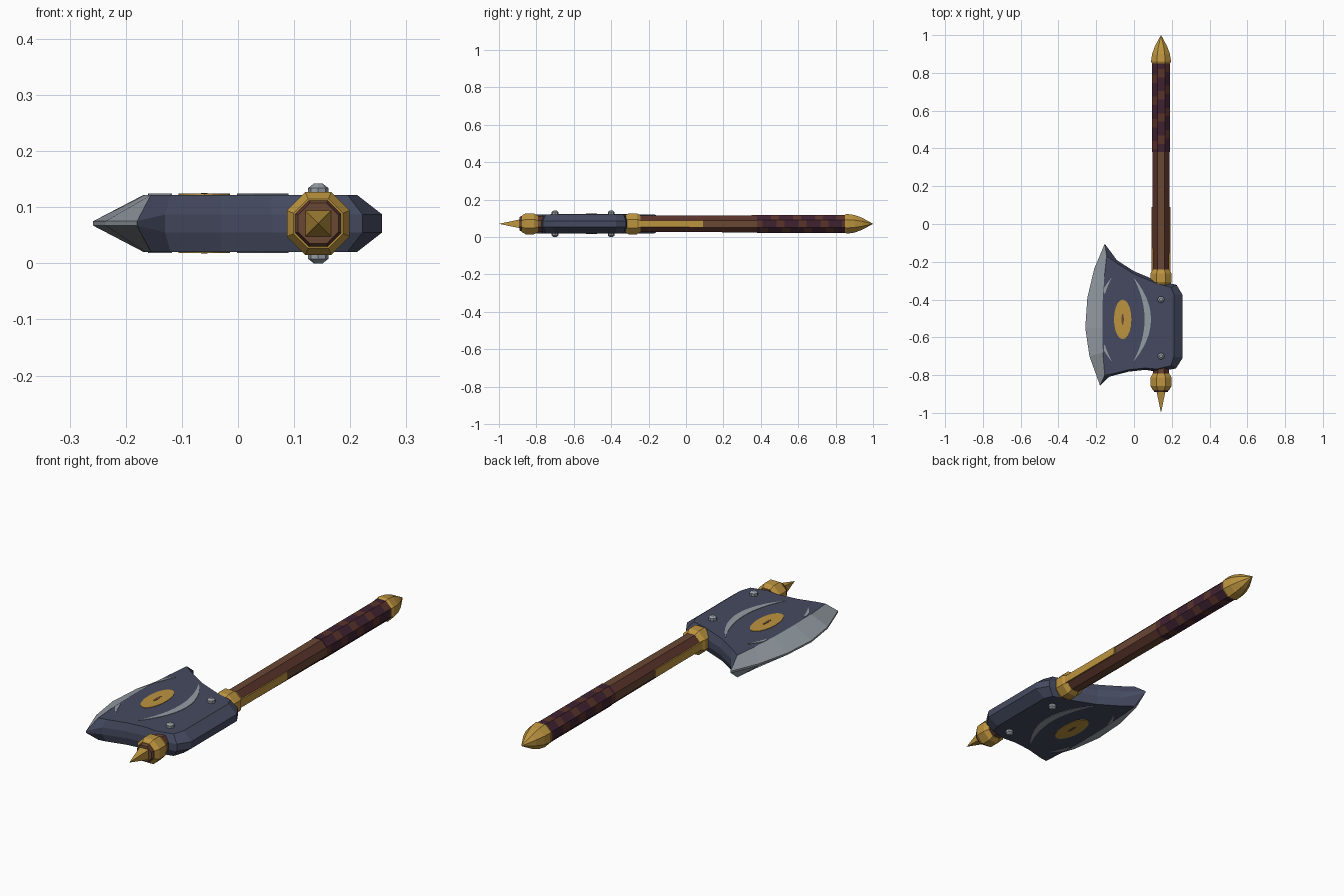
import bpy, bmesh, math
from mathutils import Vector

cube = bpy.data.objects.get("Cube")
if cube:
    bpy.data.objects.remove(cube, do_unlink=True)


def material(name, hex_code):
    rgb = [int(hex_code[i:i + 2], 16) / 255 for i in (0, 2, 4)]
    col = [c / 12.92 if c < 0.04 else ((c + 0.055) / 1.055) ** 2.4 for c in rgb] + [1]
    m = bpy.data.materials.new(name)
    m.use_nodes = True
    m.diffuse_color = col
    bsdf = m.node_tree.nodes["Principled BSDF"]
    bsdf.inputs["Base Color"].default_value = col
    bsdf.inputs["Roughness"].default_value = 0.7
    return m


IRON = material("dark_iron", "454A60")
STEEL = material("pale_steel", "959DA4")
GOLD = material("gold", "BC943F")
WOOD = material("brown_wood", "6A4835")
RED_WOOD = material("reddish_wood", "5A332B")
LEATHER = material("purple_leather", "3F2231")

CX, CZ = 0.143, 0.071      # handle axis
HALF = 0.051               # half thickness of the head


def finish(name, bm, *mats):
    bmesh.ops.remove_doubles(bm, verts=bm.verts, dist=0.0003)
    bmesh.ops.recalc_face_normals(bm, faces=bm.faces)
    me = bpy.data.meshes.new(name)
    bm.to_mesh(me)
    bm.free()
    for m in mats:
        me.materials.append(m)
    ob = bpy.data.objects.new(name, me)
    bpy.context.collection.objects.link(ob)
    return ob


def loft(bm, rings, rule):
    """Bridge closed rings of points; rule(ring, side) gives the material."""
    vr = [[bm.verts.new(p) for p in ring] for ring in rings]
    n = len(vr[0])
    for i in range(len(vr) - 1):
        for j in range(n):
            k = (j + 1) % n
            f = bm.faces.new((vr[i][j], vr[i][k], vr[i + 1][k], vr[i + 1][j]))
            f.material_index = rule(i, j)
    bm.faces.new(vr[0])
    bm.faces.new(vr[-1])


def lathe(name, profile, mats, sides=8, rule=lambda i, j: 0):
    """Faceted turning along y; profile holds (y, flat-to-centre radius)."""
    bm = bmesh.new()
    rings = []
    for y, r in profile:
        big = r / math.cos(math.pi / sides)
        angles = [math.pi * (2 * j + 1) / sides for j in range(sides)]
        rings.append([(CX + big * math.cos(a), y, CZ + big * math.sin(a)) for a in angles])
    loft(bm, rings, rule)
    return finish(name, bm, *mats)


def plate(name, pts, z, thick, mat):
    bm = bmesh.new()
    loft(bm, [[(x, y, z) for x, y in pts], [(x, y, z + thick) for x, y in pts]], lambda i, j: 0)
    return finish(name, bm, mat)


# Wooden shaft: flats and diagonals in two browns
lathe("shaft", [(-0.89, 0.036), (-0.88, 0.041), (-0.3, 0.043), (0.4, 0.046)],
      (WOOD, RED_WOOD), rule=lambda i, j: j % 2 == 0)

# Leather grip wound in a spiral
STEPS = 32
lathe("grip", [(0.38 + 0.47 * i / STEPS, 0.048) for i in range(STEPS + 1)],
      (LEATHER, RED_WOOD), rule=lambda i, j: (i + 2 * j) % 8 > 4)

# Gold fittings
for name, y in (("front_collar", -0.835), ("rear_collar", -0.285)):
    lathe(name, [(y - 0.043, 0.044), (y - 0.022, 0.056), (y + 0.022, 0.056), (y + 0.043, 0.044)], (GOLD,))
lathe("pommel", [(0.845, 0.046), (0.86, 0.053), (0.90, 0.047), (0.94, 0.033), (1.0, 0.0005)], (GOLD,))
lathe("front_spike", [(-0.88, 0.025), (-1.0, 0.0001)], (GOLD,), sides=4)
for side, name in ((1, "left_strip"), (-1, "right_strip")):
    a, b = CX + side * 0.040, CX + side * 0.050
    plate(name, [(a, -0.27), (b, -0.27), (b, 0.09), (a, 0.09)], CZ - 0.018, 0.036, GOLD)

# Axe head: outer rim and inset flat face, (outer x, y, inner x, y)
blade = [(-0.155, -0.105, -0.145, -0.168), (-0.21, -0.235, -0.157, -0.28),
         (-0.247, -0.39, -0.166, -0.41), (-0.258, -0.55, -0.168, -0.55),
         (-0.236, -0.70, -0.165, -0.68), (-0.18, -0.855, -0.155, -0.80)]
body = [(-0.13, -0.808, -0.12, -0.795), (-0.03, -0.782, -0.03, -0.772),
        (0.06, -0.772, 0.06, -0.762), (0.12, -0.782, 0.12, -0.768),
        (0.222, -0.765, 0.195, -0.75), (0.257, -0.71, 0.212, -0.70),
        (0.257, -0.375, 0.212, -0.375), (0.225, -0.322, 0.195, -0.335),
        (0.12, -0.30, 0.12, -0.315), (0.0, -0.25, 0.0, -0.265),
        (-0.09, -0.192, -0.085, -0.212)]
outline = blade + body


def rim(i, sign):
    x, y = outline[i][:2]
    return (x, y, CZ + sign * (0.004 if i < len(blade) else 0.016))


count = range(len(outline))
rings = [[(p[2], p[3], CZ - HALF) for p in outline], [rim(i, -1) for i in count],
         [rim(i, 1) for i in count], [(p[2], p[3], CZ + HALF) for p in outline]]
bm = bmesh.new()
loft(bm, rings, lambda i, j: int(j < len(blade) - 1))
finish("axe_head", bm, IRON, STEEL)

# Inlays on both faces
EX, EY = -0.06, -0.505


def crescent(flip, t0, t1, limit):
    ts = [t0 + (t1 - t0) * i / 12 for i in range(13)]
    outer = [(EX + flip * min(limit, 0.06 + 0.09 * (1 - t * t)), EY + 0.22 * t) for t in ts]
    inner = [(EX + flip * (0.058 + 0.058 * (1 - t * t)), EY + 0.22 * t) for t in ts]
    return outer + inner[::-1]


def oval(rx, ry):
    angles = [math.tau * i / 20 for i in range(20)]
    return [(EX + rx * math.cos(a), EY + ry * math.sin(a)) for a in angles]


for sign, face in ((1, "top"), (-1, "bottom")):
    z = CZ + sign * (HALF - 0.001)
    plate(face + "_eye", oval(0.046, 0.105), z, sign * 0.003, GOLD)
    plate(face + "_eye_slit", oval(0.006, 0.03), z, sign * 0.004, WOOD)
    plate(face + "_inner_arc", crescent(1, -1, 1, 1), z, sign * 0.003, STEEL)
    plate(face + "_edge_arc_rear", crescent(-1, 0.62, 1, 0.1), z, sign * 0.003, STEEL)
    plate(face + "_edge_arc_front", crescent(-1, -1, -0.62, 0.1), z, sign * 0.003, STEEL)

    # Domed rivets
    for label, y in (("front", -0.70), ("rear", -0.40)):
        bm = bmesh.new()
        levels = [(HALF - 0.004, 0.018), (HALF + 0.012, 0.018), (HALF + 0.02, 0.008)]
        dome = [[Vector((CX, y, CZ + sign * h)) + r * Vector((math.cos(a), math.sin(a), 0))
                 for a in [math.tau * k / 8 for k in range(8)]] for h, r in levels]
        loft(bm, dome, lambda i, j: 0)
        finish(face + "_" + label + "_rivet", bm, STEEL)
